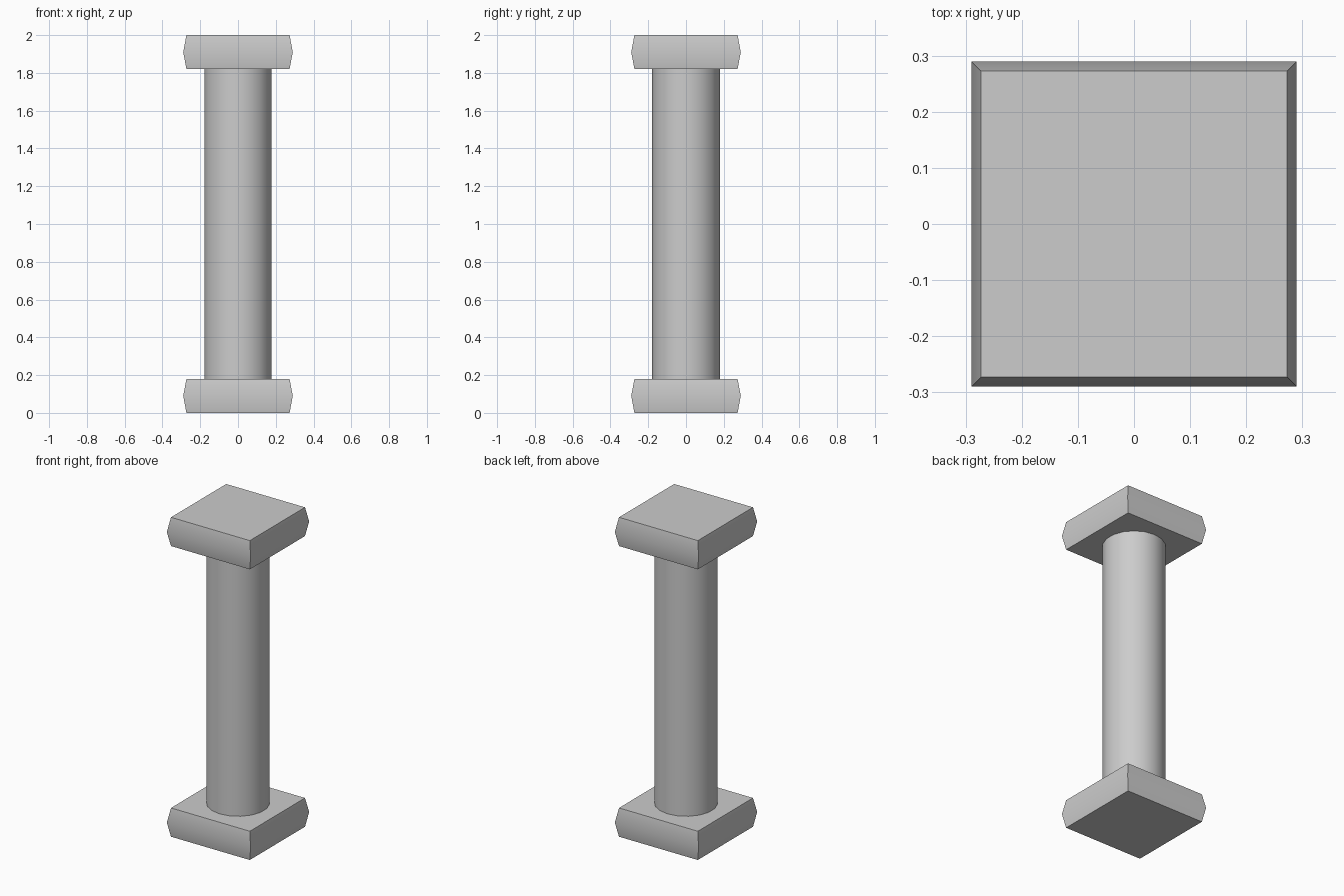
import bpy
import bmesh
from math import cos, sin, pi, sqrt, radians

if "Cube" in bpy.data.objects:
    bpy.data.objects.remove(bpy.data.objects["Cube"], do_unlink=True)

HEIGHT = 2.0
SLAB_H = 0.18
SLAB_EDGE, SLAB_MID = 0.273, 0.29   # half widths at the faces and the bulge
SHAFT_R, SHAFT_SIDES = 0.18, 18

stone = bpy.data.materials.new("light_grey_stone")
stone.use_nodes = True
grey = (0.604, 0.604, 0.604, 1.0)
stone.diffuse_color = grey
stone.node_tree.nodes["Principled BSDF"].inputs["Base Color"].default_value = grey


def loft(name, sides, start, profile):
    """Stack regular polygons of (radius, z) and cap both ends."""
    bm = bmesh.new()
    rings = []
    for r, z in profile:
        angles = [start + 2 * pi * i / sides for i in range(sides)]
        rings.append([bm.verts.new((r * cos(a), r * sin(a), z)) for a in angles])
    for low, high in zip(rings, rings[1:]):
        for i in range(sides):
            j = (i + 1) % sides
            bm.faces.new((low[i], low[j], high[j], high[i]))
    bm.faces.new(rings[0][::-1])
    bm.faces.new(rings[-1])
    mesh = bpy.data.meshes.new(name)
    bm.to_mesh(mesh)
    bm.free()
    mesh.materials.append(stone)
    obj = bpy.data.objects.new(name, mesh)
    bpy.context.collection.objects.link(obj)
    bpy.ops.object.select_all(action="DESELECT")
    obj.select_set(True)
    bpy.context.view_layer.objects.active = obj
    bpy.ops.object.shade_smooth_by_angle(angle=radians(30))
    return obj


# Square slabs with a ridge around the middle of their sides
for name, z in (("base_slab", 0.0), ("top_slab", HEIGHT - SLAB_H)):
    edge, mid = SLAB_EDGE * sqrt(2), SLAB_MID * sqrt(2)
    loft(name, 4, pi / 4, [(edge, z), (mid, z + SLAB_H / 2), (edge, z + SLAB_H)])

# Round shaft between the slabs
loft("shaft", SHAFT_SIDES, pi / 2, [(SHAFT_R, SLAB_H), (SHAFT_R, HEIGHT - SLAB_H)])
